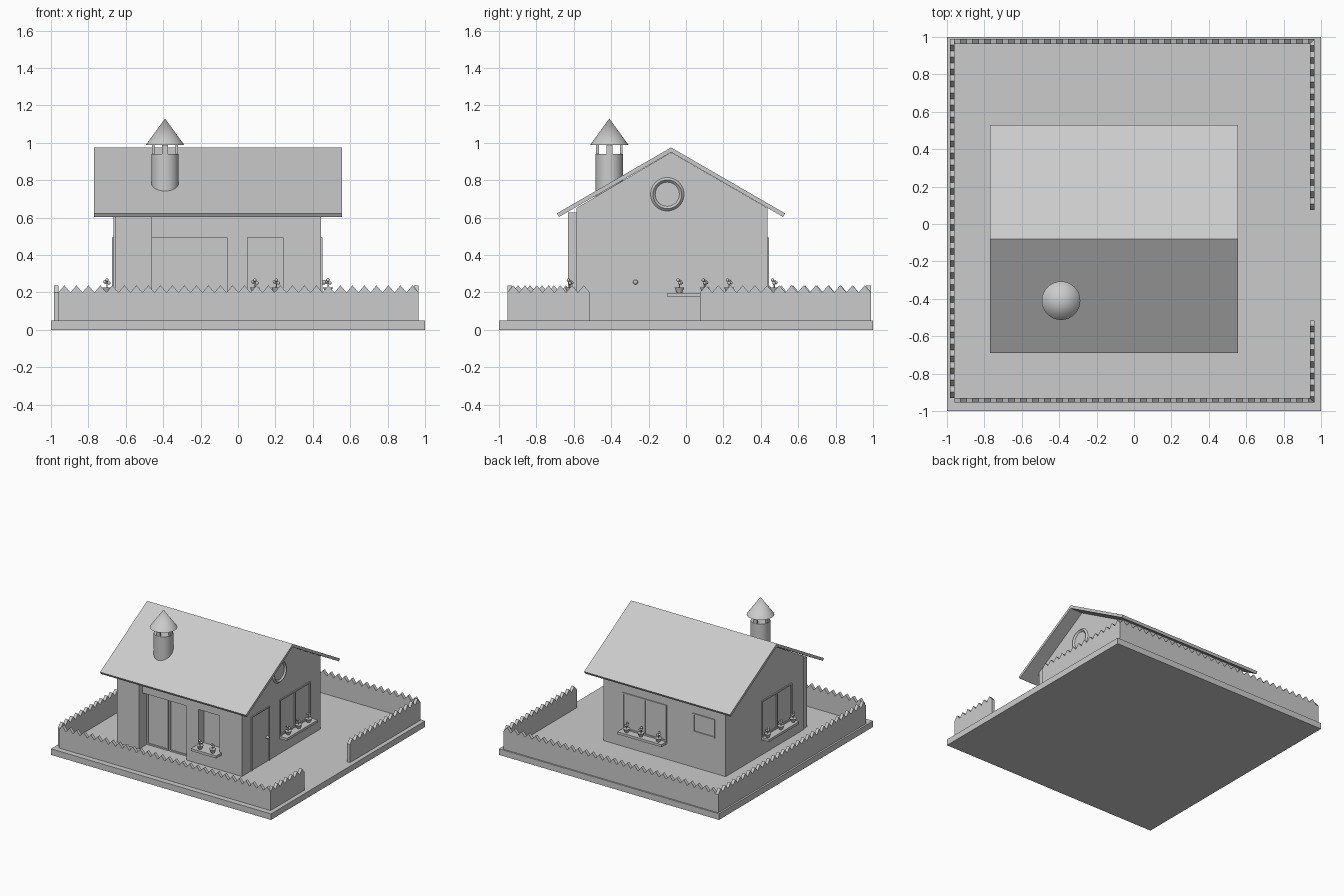
import bpy, bmesh, math
from mathutils import Vector

if "Cube" in bpy.data.objects:
    bpy.data.objects.remove(bpy.data.objects["Cube"])

grey = bpy.data.materials.new("plain_grey")
grey.use_nodes = True
grey.diffuse_color = (0.6, 0.6, 0.6, 1)
grey.node_tree.nodes["Principled BSDF"].inputs["Base Color"].default_value = (0.6, 0.6, 0.6, 1)


def finish(name, bm):
    bmesh.ops.recalc_face_normals(bm, faces=bm.faces)
    mesh = bpy.data.meshes.new(name)
    bm.to_mesh(mesh)
    bm.free()
    mesh.materials.append(grey)
    ob = bpy.data.objects.new(name, mesh)
    bpy.context.collection.objects.link(ob)
    return ob


def prism(name, profile, axis, start, end):
    """Extrude a (horizontal, z) profile along the x or y axis."""
    bm = bmesh.new()
    spot = (lambda h, z: (start, h, z)) if axis == "x" else (lambda h, z: (h, start, z))
    face = bm.faces.new([bm.verts.new(spot(h, z)) for h, z in profile])
    new = bmesh.ops.extrude_face_region(bm, geom=[face])["geom"]
    shift = Vector((end - start, 0, 0) if axis == "x" else (0, end - start, 0))
    bmesh.ops.translate(bm, verts=[v for v in new if isinstance(v, bmesh.types.BMVert)], vec=shift)
    return finish(name, bm)


def box(name, x0, x1, y0, y1, z0, z1):
    return prism(name, [(x0, z0), (x1, z0), (x1, z1), (x0, z1)], "y", y0, y1)


def cone(name, x, y, z0, z1, r0, r1, sides=32):
    bm = bmesh.new()
    bmesh.ops.create_cone(bm, cap_ends=True, segments=sides, radius1=r0, radius2=r1, depth=z1 - z0)
    bmesh.ops.translate(bm, verts=bm.verts, vec=(x, y, (z0 + z1) / 2))
    ob = finish(name, bm)
    smooth(ob)
    return ob


def ball(name, x, y, z, r):
    bm = bmesh.new()
    bmesh.ops.create_uvsphere(bm, u_segments=10, v_segments=6, radius=r)
    bmesh.ops.translate(bm, verts=bm.verts, vec=(x, y, z))
    smooth(finish(name, bm))


def smooth(ob):
    bpy.ops.object.select_all(action="DESELECT")
    ob.select_set(True)
    bpy.context.view_layer.objects.active = ob
    bpy.ops.object.shade_smooth_by_angle(angle=math.radians(40))


# House extents
LEFT, RIGHT, FRONT, BACK, RIDGE, FLOOR = -0.665, 0.445, -0.585, 0.435, -0.08, 0.05
WALLS = {"front": (FRONT, -1), "back": (BACK, 1), "left": (LEFT, -1), "right": (RIGHT, 1)}


def wall_box(name, wall, u0, u1, z0, z1, d0, d1):
    """Box on a wall: u runs along it, d is the distance outwards."""
    base, sign = WALLS[wall]
    a, b = sorted((base + sign * d0, base + sign * d1))
    if wall in ("front", "back"):
        return box(name, u0, u1, a, b, z0, z1)
    return box(name, a, b, u0, u1, z0, z1)


def frame(name, wall, u0, u1, z0, z1, d, bars=(), w=0.011, bottom=True):
    for i, u in enumerate((u0, u1 - w, *[b - w / 2 for b in bars])):
        wall_box(f"{name}_upright_{i}", wall, u, u + w, z0, z1, d - 0.015, d + 0.008)
    wall_box(name + "_head", wall, u0, u1, z1 - w, z1, d - 0.015, d + 0.008)
    if bottom:
        wall_box(name + "_foot", wall, u0, u1, z0, z0 + w, d - 0.015, d + 0.008)


def flower_pot(wall, u):
    base, sign = WALLS[wall]
    c = base + sign * 0.036
    x, y = (u, c) if wall in ("front", "back") else (c, u)
    cone("flower_pot", x, y, 0.196, 0.226, 0.013, 0.026, 16)
    cone("flower_stem", x, y, 0.22, 0.26, 0.004, 0.003, 6)
    for dx, dy, dz in ((0.011, 0, 0.25), (-0.011, 0.004, 0.257), (0, -0.008, 0.266), (0, 0.01, 0.252)):
        ball("flower", x + dx, y + dy, dz, 0.009)


def sill(wall, u0, u1, pots):
    wall_box(wall + "_window_sill", wall, u0, u1, 0.176, 0.196, -0.01, 0.07)
    for u in pots:
        flower_pot(wall, u)


# Ground slab
box("ground_slab", -1, 1, -1, 1, 0, FLOOR)

# House body with gables, recessed front openings
slope = math.tan(math.radians(30))
apex = 0.949
eave = apex - slope * (BACK - RIDGE)
walls = prism("house_walls", [(FRONT, FLOOR), (BACK, FLOOR), (BACK, eave), (RIDGE, apex), (FRONT, eave)],
              "x", LEFT, RIGHT)
for name, u0, u1, z0, z1, depth in (("patio_recess", -0.46, -0.06, 0.04, 0.495, 0.065),
                                    ("window_recess", 0.05, 0.24, 0.196, 0.495, 0.07)):
    cutter = wall_box(name + "_cutter", "front", u0, u1, z0, z1, -depth, 0.05)
    cutter.hide_render = True
    cutter.hide_set(True)
    mod = walls.modifiers.new(name, "BOOLEAN")
    mod.operation, mod.solver, mod.object = "DIFFERENCE", "EXACT", cutter
bpy.context.view_layer.update()
cut_mesh = bpy.data.meshes.new_from_object(walls.evaluated_get(bpy.context.evaluated_depsgraph_get()))
walls.modifiers.clear()
walls.data = cut_mesh
for ob in [o for o in bpy.data.objects if o.name.endswith("_cutter")]:
    bpy.data.objects.remove(ob)

# Projecting bay beside the patio doors
box("front_bay", -0.657, -0.46, -0.63, FRONT + 0.01, FLOOR, 0.628)

# Roof, a bent slab with square-cut eaves
run, top, t = 0.61, 0.975, 0.022
low = top - run * slope
dy, dz = t * math.sin(math.radians(30)), t * math.cos(math.radians(30))
prism("roof", [(RIDGE - run, low), (RIDGE, top), (RIDGE + run, low), (RIDGE + run - dy, low - dz),
               (RIDGE, top - t / math.cos(math.radians(30))), (RIDGE - run + dy, low - dz)], "x", -0.77, 0.555)

# Patio doors and windows
frame("patio_door", "front", -0.46, -0.265, FLOOR, 0.49, -0.065)
frame("patio_door_sliding", "front", -0.255, -0.06, FLOOR, 0.49, -0.065)
sill("front", 0.03, 0.26, (0.09, 0.205))
frame("right_window", "right", -0.1, 0.3, 0.196, 0.495, 0, (0.1,))
sill("right", -0.1, 0.3, (-0.035, 0.1, 0.23))
frame("left_window", "left", -0.42, -0.03, 0.196, 0.495, 0, (-0.225,))
sill("left", -0.42, -0.03, (-0.06, -0.23, -0.39))
frame("back_window", "back", -0.13, 0.27, 0.196, 0.495, 0, (0.07,))
sill("back", -0.13, 0.27, (-0.08, 0.08, 0.21))
frame("back_small_window", "back", -0.57, -0.37, 0.34, 0.495, 0)

# Entrance door
frame("entrance_door_frame", "right", -0.465, -0.232, FLOOR, 0.495, 0, bottom=False, w=0.008)
ball("door_knob", RIGHT + 0.014, -0.27, 0.255, 0.013)

# Round gable window ring
bpy.ops.mesh.primitive_torus_add(major_segments=40, minor_segments=4, major_radius=0.077, minor_radius=0.0125,
                                 location=(RIGHT, -0.1, 0.725), rotation=(0, math.pi / 2, 0))
ring = bpy.context.object
ring.name = "round_window_frame"
ring.data.materials.append(grey)
smooth(ring)

# Chimney with four posts and a pointed cap
CX, CY = -0.39, -0.41
cone("chimney", CX, CY, 0.7, 0.94, 0.073, 0.073)
for px, py in ((1, 0), (-1, 0), (0, 1), (0, -1)):
    hx, hy = (0.007, 0.016) if px else (0.016, 0.007)
    x, y = CX + 0.063 * px, CY + 0.063 * py
    box("chimney_post", x - hx, x + hx, y - hy, y + hy, 0.93, 0.992)
cone("chimney_cap", CX, CY, 0.988, 1.13, 0.103, 0)


# Picket fence with a sawtooth top
def fence(name, axis, h0, h1, d):
    n = round((h1 - h0) / 0.0635)
    step = (h1 - h0) / n
    teeth = [(h1 - step * i / 2, 0.2 if i % 2 == 0 else 0.238) for i in range(2 * n + 1)]
    prism(name, [(h0, FLOOR), (h1, FLOOR)] + teeth, axis, d, d + 0.025)


fence("front_fence", "y", -0.96, 0.965, -0.955)
fence("back_fence", "y", -0.96, 0.965, 0.963)
fence("left_fence", "x", -0.93, 0.988, -0.985)
fence("right_fence_front", "x", -0.955, -0.515, 0.94)
fence("right_fence_back", "x", 0.075, 0.988, 0.94)
